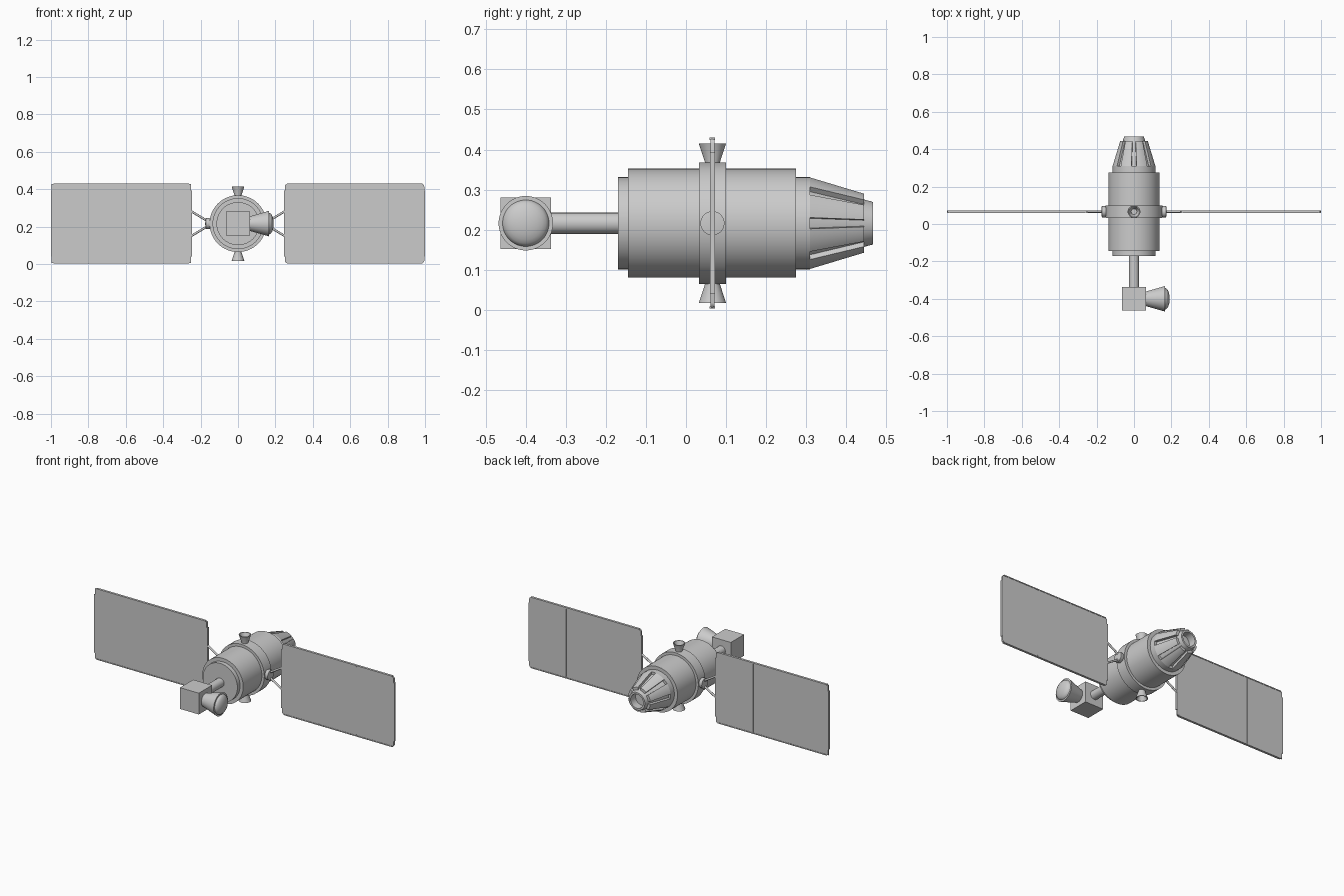
import bpy, bmesh
from math import cos, sin, radians, tau
from mathutils import Vector, Matrix

cube = bpy.data.objects.get("Cube")
if cube:
    bpy.data.objects.remove(cube, do_unlink=True)

grey = bpy.data.materials.new("light grey")
grey.use_nodes = True
COLOUR = (0.6, 0.6, 0.6, 1)
grey.diffuse_color = COLOUR
grey.node_tree.nodes["Principled BSDF"].inputs["Base Color"].default_value = COLOUR

CZ = 0.216    # height of the main axis
RING_Y = 0.066  # station of the ring, thrusters and solar wings


def finish(bm, name):
    """Clean the mesh, smooth it with sharp creases and add it to the scene."""
    bmesh.ops.remove_doubles(bm, verts=bm.verts, dist=1e-5)
    bmesh.ops.recalc_face_normals(bm, faces=bm.faces)
    for f in bm.faces:
        f.smooth = True
    for e in bm.edges:
        e.smooth = e.calc_face_angle(0) < radians(30)
    mesh = bpy.data.meshes.new(name)
    bm.to_mesh(mesh)
    bm.free()
    mesh.materials.append(grey)
    obj = bpy.data.objects.new(name, mesh)
    bpy.context.collection.objects.link(obj)
    return obj


def lathe(name, profile, origin, axis, steps=48, start=0.0, span=tau):
    """Turn (radius, height) points about an axis; a partial span gets end caps."""
    bm = bmesh.new()
    full = span == tau
    turn = Matrix.Translation(origin) @ Vector(axis).to_track_quat('Z', 'Y').to_matrix().to_4x4()
    rows = []
    for i in range(steps if full else steps + 1):
        a = start + span * i / steps
        rows.append([bm.verts.new(turn @ Vector((r * cos(a), r * sin(a), h))) for r, h in profile])
    n = len(profile)
    for i in range(steps):
        p, q = rows[i], rows[(i + 1) % len(rows)]
        for j in range(n - 1 if full else n):
            k = (j + 1) % n
            bm.faces.new((p[j], p[k], q[k], q[j]))
    if not full:
        bm.faces.new(rows[0])
        bm.faces.new(rows[-1])
    return finish(bm, name)


def box(name, lo, hi, corner=0.0):
    """Box between two corners; corner rounds the edges running along y."""
    lo, hi = Vector(lo), Vector(hi)
    bm = bmesh.new()
    bmesh.ops.create_cube(bm, size=1)
    for v in bm.verts:
        v.co = (lo + hi) / 2 + v.co * (hi - lo)
    if corner:
        edges = [e for e in bm.edges if abs(e.verts[0].co.y - e.verts[1].co.y) > 1e-4]
        bmesh.ops.bevel(bm, geom=edges, offset=corner, segments=3, profile=0.5, affect='EDGES')
    return finish(bm, name)


def rod(name, a, b, radius):
    a, b = Vector(a), Vector(b)
    length = (b - a).length
    return lathe(name, [(0, 0), (radius, 0), (radius, length), (0, length)], a, b - a, 16)


# Stepped main hull and the open docking tip
AXIS = (0, 0, CZ)
lathe("hull", [(0, -0.17), (0.115, -0.17), (0.115, -0.145), (0.136, -0.145), (0.136, 0.275),
               (0.115, 0.275), (0.115, 0.31), (0.1, 0.31), (0.059, 0.445), (0.053, 0.467),
               (0.042, 0.467), (0.042, 0.42), (0, 0.42)], AXIS, (0, 1, 0), 64)
lathe("hull_ring", [(0.13, 0.033), (0.152, 0.033), (0.152, 0.1), (0.13, 0.1), (0.13, 0.033)],
      AXIS, (0, 1, 0), 64)

# Nose cone segments separated by slots
for i in range(8):
    lathe(f"nose_segment_{i + 1}", [(0.095, 0.305), (0.115, 0.31), (0.074, 0.445), (0.055, 0.445)],
          AXIS, (0, 1, 0), 8, radians(45 * i + 7), radians(31))

# Boom, equipment box and domed antenna
rod("boom", (0, -0.36, CZ), (0, -0.16, CZ), 0.027)
box("equipment_box", (-0.063, -0.463, CZ - 0.064), (0.063, -0.337, CZ + 0.064))
dome = [(0.058 * cos(radians(a)), 0.165 + 0.026 * sin(radians(a))) for a in range(0, 91, 15)]
lathe("antenna", [(0, 0.06), (0.038, 0.06), (0.068, 0.165)] + dome, (0, -0.4, CZ), (1, 0, 0))

# Flared hollow thrusters above and below
for side, s in (("upper", 1), ("lower", -1)):
    lathe(side + "_thruster", [(0, 0.14), (0.018, 0.14), (0.018, 0.15), (0.034, 0.199),
                               (0.029, 0.199), (0.015, 0.165), (0, 0.165)],
          (0, RING_Y, CZ), (0, 0, s), 32)

# Solar wings with their mounts and struts
for side, s in (("left", 1), ("right", -1)):
    lathe(side + "_wing_mount", [(0, 0.14), (0.022, 0.14), (0.03, 0.155), (0.03, 0.172), (0, 0.176)],
          (0, RING_Y, CZ), (s, 0, 0), 32)
    for end, t in (("upper", 1), ("lower", -1)):
        rod(f"{side}_{end}_strut", (s * 0.16, RING_Y, CZ + t * 0.012),
            (s * 0.25, RING_Y, CZ + t * 0.066), 0.006)
        z = CZ + t * 0.2105
        box(f"{side}_{end}_rail", (s * 0.262, RING_Y - 0.007, z - 0.003),
            (s * 0.986, RING_Y + 0.007, z + 0.003))
    box(side + "_wing_core", (s * 0.25, RING_Y - 0.003, 0.005),
        (s * 0.996, RING_Y + 0.003, 0.427), 0.012)
    for i in range(3):
        x = 0.25 + i * 0.249
        box(f"{side}_solar_panel_{i + 1}", (s * (x + 0.001), RING_Y - 0.005, 0.007),
            (s * (x + 0.247), RING_Y + 0.005, 0.425), 0.008)
    for end, x in (("inner", 0.245), ("outer", 0.992)):
        box(f"{side}_{end}_bar", (s * x, RING_Y - 0.006, 0.04),
            (s * (x + 0.008), RING_Y + 0.006, 0.392))
